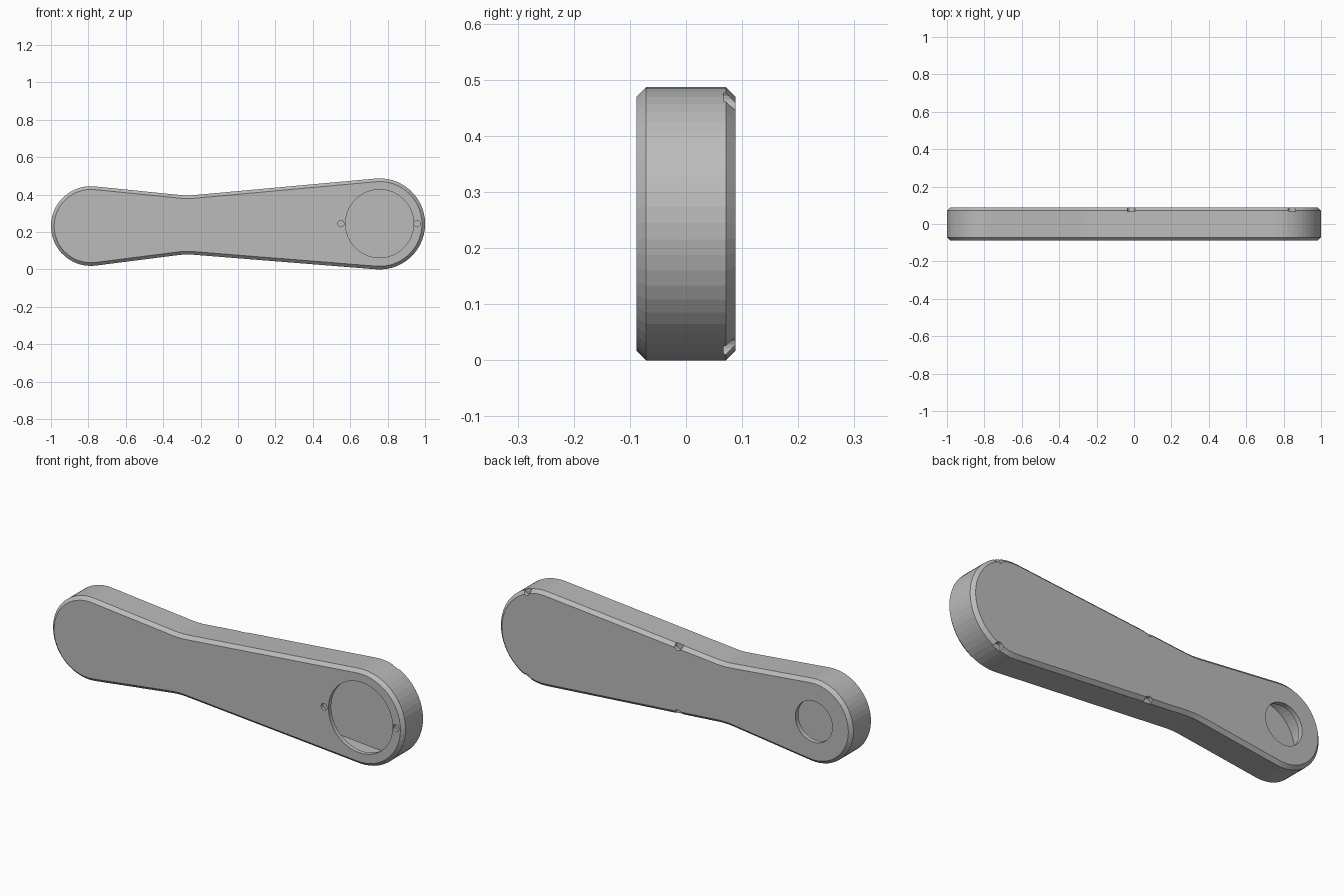
import bpy, bmesh
from math import cos, sin, radians, pi

cube = bpy.data.objects.get("Cube")
if cube:
    bpy.data.objects.remove(cube, do_unlink=True)

grey = bpy.data.materials.new("plain grey")
grey.use_nodes = True
colour = (0.5, 0.5, 0.5, 1)
grey.diffuse_color = colour
grey.node_tree.nodes["Principled BSDF"].inputs["Base Color"].default_value = colour

BIG = (0.757, 0.2435, 0.2435)     # x, z, radius of the large end
SMALL = (-0.787, 0.232, 0.213)    # x, z, radius of the small end
WAIST_X, WAIST_R = -0.27, 0.4


def arc(x, z, r, start, end, steps):
    angles = [radians(start + (end - start) * i / steps) for i in range(steps + 1)]
    return [(x + r * cos(a), z + r * sin(a)) for a in angles]


def outline(inset):
    """Two rounded ends joined by a filleted waist, shrunk by inset."""
    fillet = WAIST_R + inset
    return (arc(BIG[0], BIG[1], BIG[2] - inset, -94.7, 95.2, 28)
            + arc(WAIST_X, 0.396 + WAIST_R, fillet, 275.2, 264, 5)
            + arc(SMALL[0], SMALL[1], SMALL[2] - inset, 84, 277.8, 28)
            + arc(WAIST_X, 0.08 - WAIST_R, fillet, 97.8, 85.3, 5))


def loft(name, rings):
    """Closed solid through (y, points) rings."""
    bm = bmesh.new()
    loops = [[bm.verts.new((x, y, z)) for x, z in pts] for y, pts in rings]
    n = len(loops[0])
    for a, b in zip(loops, loops[1:]):
        for i in range(n):
            j = (i + 1) % n
            bm.faces.new((a[i], a[j], b[j], b[i]))
    bm.faces.new(loops[0])
    bm.faces.new(loops[-1])
    bmesh.ops.recalc_face_normals(bm, faces=bm.faces)
    mesh = bpy.data.meshes.new(name)
    bm.to_mesh(mesh)
    bm.free()
    mesh.materials.append(grey)
    ob = bpy.data.objects.new(name, mesh)
    bpy.context.collection.objects.link(ob)
    return ob


def cylinder(x, z, r, y0, y1, sides):
    pts = arc(x, z, r, 0, 360 - 360 / sides, sides - 1)
    return loft("hole_cutter", [(y0, pts), (y1, pts)])


# Chamfered arm
arm = loft("arm_housing", [(-0.088, outline(0.017)), (-0.071, outline(0)),
                           (0.071, outline(0)), (0.088, outline(0.017))])

# Hollow inside, large front opening, small back opening
inside = outline(0.022)
cutters = [loft("cavity_cutter", [(-0.066, inside), (0.064, inside)]),
           cylinder(BIG[0], 0.245, 0.182, -0.12, 0, 64),
           cylinder(SMALL[0], SMALL[1], 0.105, 0, 0.12, 48)]

# Two small screw holes beside the front opening
for x in (0.55, 0.958):
    cutters.append(cylinder(x, 0.245, 0.017, -0.12, -0.072, 20))

# Four clip notches along the back edge
for x, top, bottom in ((-0.015, 0.412, 0.065), (0.845, 0.465, 0.022)):
    for z in (top, bottom):
        cutters.append(cylinder(x, z, 0.021, 0.067, 0.12, 20))

bpy.context.view_layer.objects.active = arm
for cutter in cutters:
    cutter.hide_render = True
    mod = arm.modifiers.new("cut", "BOOLEAN")
    mod.operation = "DIFFERENCE"
    mod.solver = "EXACT"
    mod.object = cutter
    bpy.ops.object.modifier_apply(modifier=mod.name)
    bpy.data.objects.remove(cutter, do_unlink=True)
